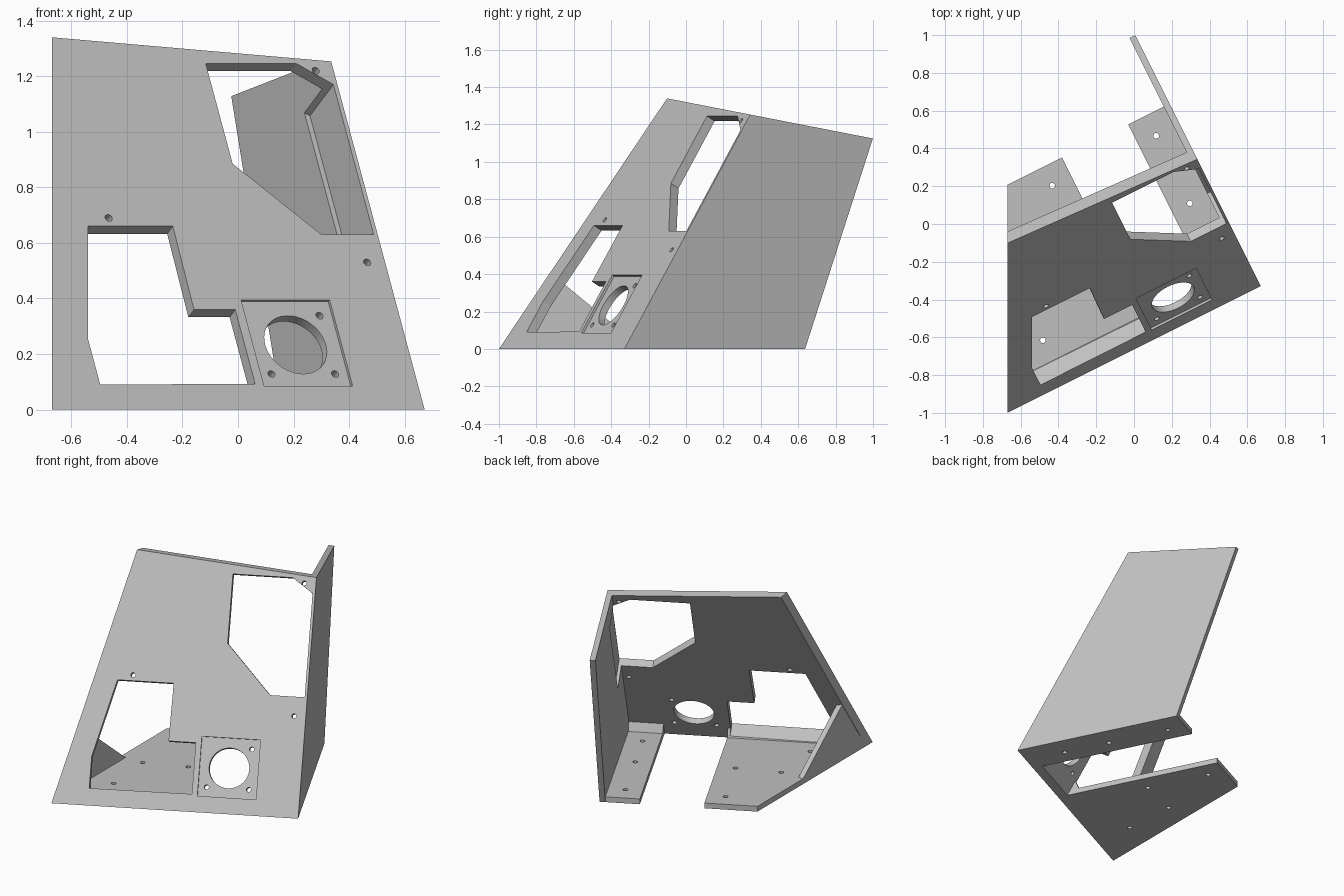
import bpy, bmesh, math
from mathutils import Vector

cube = bpy.data.objects.get("Cube")
if cube:
    bpy.data.objects.remove(cube, do_unlink=True)

grey = bpy.data.materials.new("light grey")
grey.use_nodes = True
grey.diffuse_color = (0.53, 0.53, 0.53, 1)
grey.node_tree.nodes["Principled BSDF"].inputs["Base Color"].default_value = grey.diffuse_color

C, S = 2 / math.sqrt(5), 1 / math.sqrt(5)   # turn of the whole bracket about z
SLOPE = 0.6                                 # lean of the front panel
LEAN = Vector((0, 1, -SLOPE)).normalized()  # into the front panel
END, INNER, FLOOR, BACK, SKIN = 1.5, 1.465, 0.035, 1.08, 0.062


def place(u, n, z):
    """u runs along the front edge, n runs inward from it."""
    return Vector((-0.67 + C * u - S * n, -1 + S * u + C * n, z))


def on_panel(u, z, depth):
    d = LEAN * depth
    return place(u, SLOPE * z + d.y, z + d.z)


def solid(name, ring_a, ring_b, clips=()):
    bm = bmesh.new()
    a = [bm.verts.new(p) for p in ring_a]
    b = [bm.verts.new(p) for p in ring_b]
    bm.faces.new(a)
    bm.faces.new(b[::-1])
    for i in range(len(a)):
        j = (i + 1) % len(a)
        bm.faces.new((a[i], b[i], b[j], a[j]))
    for co, no in clips:
        cut = bmesh.ops.bisect_plane(bm, geom=bm.verts[:] + bm.edges[:] + bm.faces[:],
                                     plane_co=co, plane_no=no, clear_outer=True)
        edges = [e for e in cut["geom_cut"] if isinstance(e, bmesh.types.BMEdge)]
        if edges:
            bmesh.ops.holes_fill(bm, edges=edges)
    bmesh.ops.recalc_face_normals(bm, faces=bm.faces[:])
    mesh = bpy.data.meshes.new(name)
    bm.to_mesh(mesh)
    bm.free()
    mesh.materials.append(grey)
    obj = bpy.data.objects.new(name, mesh)
    bpy.context.collection.objects.link(obj)
    return obj


def strip(name, profile, u0, u1, clips=()):
    return solid(name, [place(u0, n, z) for n, z in profile],
                 [place(u1, n, z) for n, z in profile], clips)


def panel_cutter(name, outline, d0, d1):
    return solid(name, [on_panel(u, z, d0) for u, z in outline],
                 [on_panel(u, z, d1) for u, z in outline])


def circle(u, v, r, squash=1.0, sides=24):
    return [(u + r * math.cos(2 * math.pi * i / sides),
             v + r * squash * math.sin(2 * math.pi * i / sides)) for i in range(sides)]


def cut(targets, cutter):
    cutter.hide_render = True
    for t in targets:
        mod = t.modifiers.new("cut", "BOOLEAN")
        mod.operation, mod.solver, mod.object = "DIFFERENCE", "EXACT", cutter
        bpy.context.view_layer.objects.active = t
        bpy.ops.object.modifier_apply(modifier=mod.name)
    bpy.data.objects.remove(cutter, do_unlink=True)


# Shared trimming planes: sloping top and flat left end
top = (Vector((0, 0, 1.32)), Vector((0, 0.195, 1)))
left = (Vector((-0.67, 0, 0)), Vector((-1, 0, 0)))

# Main plates
lean = SLOPE * 1.5
front = strip("front_panel", [(0, 0), (SKIN, 0), (SKIN + lean, 1.5), (lean, 1.5)],
              -0.3, INNER, (top, left))
side = strip("side_panel", [(0, 0), (BACK, 0), (BACK + 0.36 * 1.4, 1.4), (SLOPE * 1.4, 1.4)],
             INNER, END, (top,))
floor_profile = [(SKIN, 0), (BACK, 0), (BACK, FLOOR), (0.14, FLOOR), (0.116, 0.09)]
wide_floor = strip("wide_floor", floor_profile, -0.3, 0.863, (left,))
narrow_floor = strip("narrow_floor", floor_profile, 1.255, INNER)

# Triangular rib at the open end
rib = [(-0.905, FLOOR), (-0.68, 0.37), (-0.272, FLOOR)]
solid("corner_rib", [(-0.67, y, z) for y, z in rib], [(-0.635, y, z) for y, z in rib])

# Large openings in the front panel
lower = [(0.343, 0.66), (0.685, 0.66), (0.68, 0.36), (0.846, 0.36),
         (0.846, 0.093), (0.222, 0.09), (0.222, 0.255)]
upper = [(0.993, 1.245), (1.358, 1.245), (1.484, 1.17), (1.484, 0.63),
         (1.274, 0.63), (0.993, 0.885)]
cut([front, wide_floor], panel_cutter("lower_cutter", lower, -0.05, 0.1))
cut([front, side], panel_cutter("upper_cutter", upper, -0.05, 0.22))

# Square recess with round opening and screw holes
mid_u, mid_z, squash = 1.058, 0.24, 1 / math.sqrt(1 + SLOPE ** 2)
square = [(mid_u + a * 0.178, mid_z + b * 0.155)
          for a, b in ((-1, -1), (1, -1), (1, 1), (-1, 1))]
cut([front], panel_cutter("recess_cutter", square, -0.05, 0.013))
cut([front], panel_cutter("round_cutter", circle(mid_u, mid_z, 0.122, squash, 48), -0.05, 0.1))
screws = [(mid_u + a * 0.128, mid_z + b * 0.105) for a, b in ((-1, -1), (1, -1), (1, 1))]
for u, z in screws + [(0.436, 0.69), (1.428, 1.22), (1.428, 0.53)]:
    cut([front], panel_cutter("screw_cutter", circle(u, z, 0.014, squash), -0.05, 0.1))

# Floor screw holes
for plate, spots in ((wide_floor, [(0.75, 0.97), (0.75, 0.56), (0.47, 0.58), (0.34, 0.26)]),
                     (narrow_floor, [(1.36, 0.26), (1.36, 0.56), (1.36, 0.96)])):
    for u, n in spots:
        ring = circle(u, n, 0.015)
        cut([plate], solid("floor_cutter", [place(a, b, -0.05) for a, b in ring],
                           [place(a, b, 0.1) for a, b in ring]))
